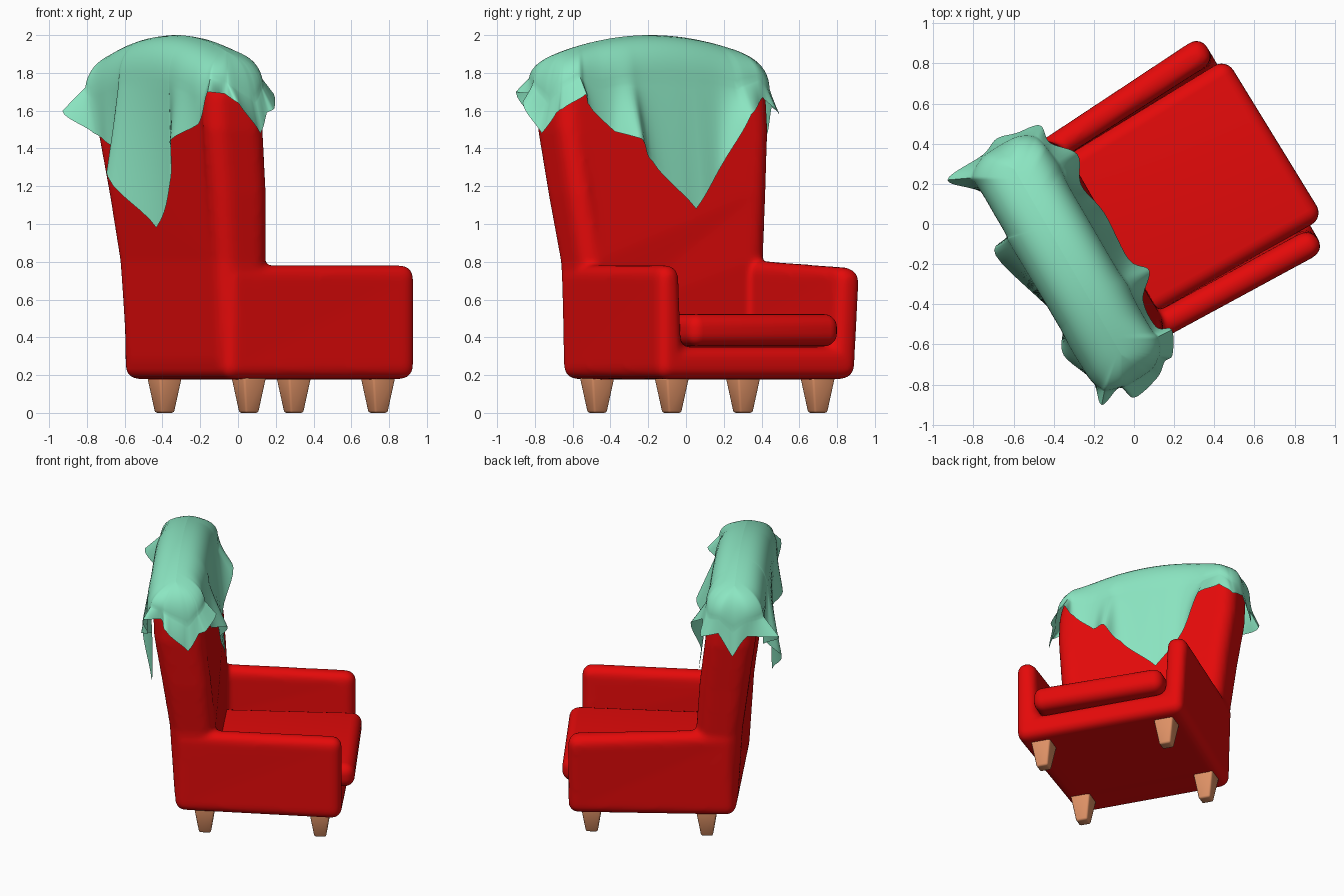
import bpy, bmesh, math
from mathutils import Vector

if "Cube" in bpy.data.objects:
    bpy.data.objects.remove(bpy.data.objects["Cube"])

TURN = math.radians(30)   # chair is turned; local +x is its front, +y its left


def material(name, rgb):
    m = bpy.data.materials.new(name)
    m.diffuse_color = (*rgb, 1)
    m.use_nodes = True
    m.node_tree.nodes["Principled BSDF"].inputs["Base Color"].default_value = m.diffuse_color
    return m


RED = material("red_upholstery", (0.78, 0.003, 0.003))
WOOD = material("wood", (0.72, 0.28, 0.13))
GREEN = material("green_cloth", (0.26, 0.79, 0.54))


def finish(name, bm, mat, bevel=0, segments=5, angle=42):
    bmesh.ops.recalc_face_normals(bm, faces=bm.faces)
    me = bpy.data.meshes.new(name)
    bm.to_mesh(me)
    bm.free()
    ob = bpy.data.objects.new(name, me)
    bpy.context.collection.objects.link(ob)
    ob.rotation_euler.z = TURN
    me.materials.append(mat)
    bpy.ops.object.select_all(action='DESELECT')
    ob.select_set(True)
    bpy.context.view_layer.objects.active = ob
    if bevel:
        b = ob.modifiers.new("round", 'BEVEL')
        b.width, b.segments = bevel, segments
        b.limit_method, b.angle_limit = 'ANGLE', math.radians(angle)
        bpy.ops.object.modifier_apply(modifier=b.name)
    bpy.ops.object.shade_smooth_by_angle(angle=math.radians(50))
    return ob


def prism(name, ring_a, ring_b, mat, bevel, segments=6):
    """Solid between two matching outlines."""
    bm = bmesh.new()
    a = [bm.verts.new(p) for p in ring_a]
    b = [bm.verts.new(p) for p in ring_b]
    bm.faces.new(a)
    bm.faces.new(b)
    for i in range(len(a)):
        j = (i + 1) % len(a)
        bm.faces.new((a[i], a[j], b[j], b[i]))
    return finish(name, bm, mat, bevel, segments)


def lerp_table(table, z):
    for (z0, a), (z1, b) in zip(table, table[1:]):
        if z <= z1:
            return a + (b - a) * max(0, z - z0) / (z1 - z0)
    return table[-1][1]


def top(v):
    return 2.0 - 0.3 * v * v


# Body: U-shaped front outline (base and both arms) tapering to the back
front = [(-.592, .178), (.617, .178), (.652, .757), (.505, .777), (.485, .35),
         (-.44, .35), (-.46, .783), (-.592, .783)]
rear = [(-.547, .178), (.565, .178), (.58, .817), (.45, .817), (.45, .35),
        (-.43, .35), (-.43, .783), (-.563, .783)]
body = prism("chair_body", [(.757, *p) for p in front], [(-.388, *p) for p in rear], RED, .065)

# Backrest: flaring outline with an arched top, leaning backwards
side = [(.565, .178), (.568, .5), (.577, .8), (.607, 1.15), (.643, 1.5), (.645, 1.67),
        (.627, 1.78), (.565, 1.86)]
arch = [(v / 100, top(v / 100) - .02) for v in (45, 25, 0, -25, -45)]
outline = side + arch + [(-y + .017 * (z < 1), z) for y, z in reversed(side)]
rear_u = [(.178, -.39), (.8, -.428), (1.15, -.475), (1.5, -.528), (2.0, -.55)]
front_u = [(.178, -.112), (.8, -.112), (1.15, -.137), (1.5, -.178), (2.0, -.24)]
backrest = prism("backrest", [(lerp_table(front_u, z), y, z) for y, z in outline],
                 [(lerp_table(rear_u, z), y, z) for y, z in outline], RED, .10)

# Blend body and backrest into one soft upholstered shell
body.select_set(True)
bpy.context.view_layer.objects.active = body
bpy.ops.object.join()
blend = body.modifiers.new("blend", 'REMESH')
blend.mode, blend.voxel_size, blend.use_smooth_shade = 'VOXEL', .016, True
soft = body.modifiers.new("soften", 'SMOOTH')
soft.factor, soft.iterations = .5, 10

# Seat cushion
cushion = [(-.2, -.44), (.835, -.445), (.81, .485), (-.2, .46)]
prism("seat_cushion", [(*p, .352) for p in cushion], [(*p, .523) for p in cushion], RED, .07)

# Tapered legs
for fx, nx in ((1, "front"), (-1, "back")):
    for sy, ny in ((1, "left"), (-1, "right")):
        cx, cy = .209 + .395 * fx, .010 + .446 * sy
        sq = [(-1, -1), (1, -1), (1, 1), (-1, 1)]
        prism(f"{nx}_{ny}_leg",
              [(cx + .04 * a, cy + .04 * b, 0) for a, b in sq],
              [(cx + .072 * a, cy + .072 * b, .2) for a, b in sq], WOOD, .012, 2)

# Draped cloth: hem points around the back (front face, left side, rear, right side)
hem = [(-.10, -.55, 1.69), (-.16, -.50, 1.63), (-.15, -.35, 1.49), (-.05, -.24, 1.45),
       (-.11, -.14, 1.33), (-.10, .12, 1.08), (-.13, .30, 1.32), (-.07, .44, 1.58),
       (-.16, .56, 1.67), (-.16, .66, 1.58), (-.28, .685, 1.62), (-.38, .71, 1.46),
       (-.48, .675, 1.60), (-.695, .655, 1.60), (-.58, .52, 1.48), (-.57, .40, 1.43),
       (-.57, .27, 1.38), (-.675, .21, 1.25), (-.58, -.14, .98), (-.565, -.26, 1.22),
       (-.57, -.28, 1.40), (-.63, -.39, 1.45), (-.57, -.57, 1.53), (-.59, -.70, 1.70),
       (-.47, -.67, 1.69), (-.43, -.75, 1.64), (-.28, -.72, 1.48), (-.21, -.67, 1.59),
       (-.16, -.66, 1.61)]


def smooth(a, b, c, d, t):
    return .5 * (2 * b + (c - a) * t + (2 * a - 5 * b + 4 * c - d) * t * t
                 + (3 * b - a - 3 * c + d) * t ** 3)


STEPS, n, R = 6, len(hem), .13
pts = [Vector(p) for p in hem]
dense = []
for i in range(n):
    a, b, c, d = (pts[(i + k) % n] for k in (-1, 0, 1, 2))
    for s in range(STEPS):
        t = s / STEPS
        p = smooth(a, b, c, d, t)
        p.z = b.z + (c.z - b.z) * t          # straight hem keeps the tips sharp
        dense.append(p)

bm = bmesh.new()
columns = []
for h in dense:
    # shoulder line: rounded rectangle just outside the backrest
    q = Vector((min(max(h.x, -.58 + R), -.19 - R), min(max(h.y, -.67 + R), .67 - R)))
    out = (h.xy - q).length
    q += (h.xy - q).normalized() * R
    ridge = Vector((-.38, q.y * .80, top(q.y * .80)))
    corner = Vector((*q, top(q.y) - .02))
    inner = ridge.lerp(corner, .15)
    fall = min(.21, .55 * (corner.z - h.z))
    drop = corner - Vector((0, 0, fall))
    # let the folds start to swell already on the shoulder
    drop.xy = drop.xy.lerp(h.xy, .25 * fall / (corner.z - h.z))
    col = [ridge]
    for k in range(11):                      # rounded shoulder
        t = k / 10
        col.append(inner.lerp(corner, t).lerp(corner.lerp(drop, t), t))
    for k in range(1, 13):                   # hanging part with spreading folds
        col.append(drop.lerp(h, k / 12))
    columns.append([bm.verts.new(p) for p in col])
for i, a in enumerate(columns):
    b = columns[(i + 1) % len(columns)]
    for r in range(len(a) - 1):
        bm.faces.new((a[r], b[r], b[r + 1], a[r + 1]))
bmesh.ops.remove_doubles(bm, verts=bm.verts, dist=.0005)
finish("draped_cloth", bm, GREEN)
